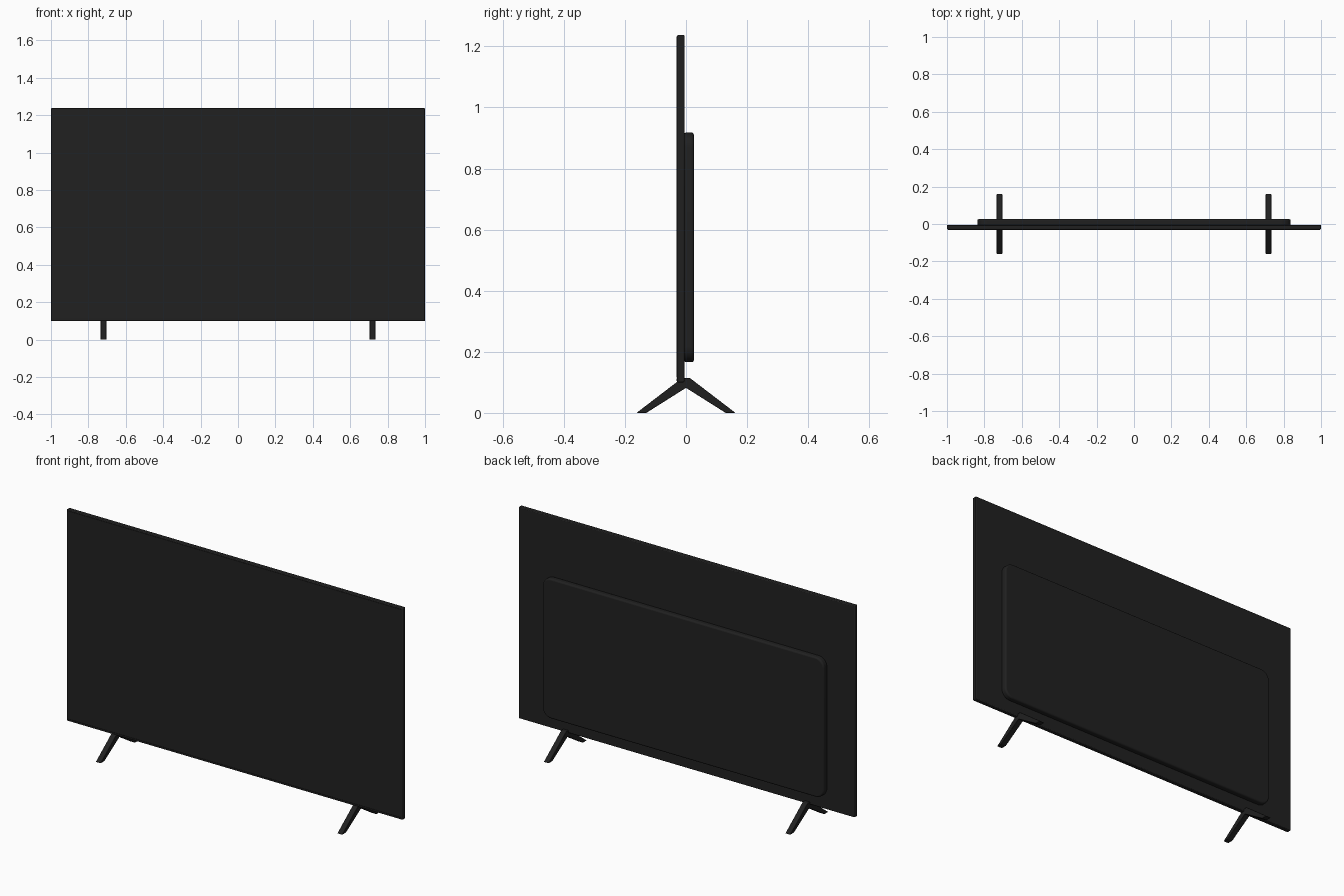
import bpy
import bmesh
from math import sin, cos, pi

old = bpy.data.objects.get("Cube")
if old:
    bpy.data.objects.remove(old, do_unlink=True)


def material(name, rgb, rough):
    m = bpy.data.materials.new(name)
    m.use_nodes = True
    m.diffuse_color = (*rgb, 1)
    node = m.node_tree.nodes["Principled BSDF"]
    node.inputs["Base Color"].default_value = (*rgb, 1)
    node.inputs["Roughness"].default_value = rough
    return m


black = material("black plastic", (0.0145, 0.0145, 0.0145), 0.5)
glass = material("dark screen", (0.0155, 0.0155, 0.0155), 0.4)


def prism(name, points, axis, start, end, mat, bevel=0.0, segments=2):
    """Extrude a 2D outline along x or y, with optional soft edges."""
    def place(p, d):
        return (d, p[0], p[1]) if axis == "x" else (p[0], d, p[1])
    bm = bmesh.new()
    a = [bm.verts.new(place(p, start)) for p in points]
    b = [bm.verts.new(place(p, end)) for p in points]
    bm.faces.new(a)
    bm.faces.new(b[::-1])
    n = len(points)
    for i in range(n):
        j = (i + 1) % n
        bm.faces.new((a[j], a[i], b[i], b[j]))
    bmesh.ops.recalc_face_normals(bm, faces=bm.faces)
    mesh = bpy.data.meshes.new(name)
    bm.to_mesh(mesh)
    bm.free()
    mesh.materials.append(mat)
    obj = bpy.data.objects.new(name, mesh)
    bpy.context.collection.objects.link(obj)
    if bevel:
        mod = obj.modifiers.new("soft edges", "BEVEL")
        mod.width = bevel
        mod.segments = segments
        mod.limit_method = "ANGLE"
    bpy.ops.object.select_all(action="DESELECT")
    obj.select_set(True)
    bpy.context.view_layer.objects.active = obj
    bpy.ops.object.shade_smooth_by_angle()
    return obj


def rounded_rect(half_width, low, high, radius, steps=8):
    """Outline of a rectangle with round corners, centred on x = 0."""
    corners = [(1, high - radius), (-1, high - radius),
               (-1, low + radius), (1, low + radius)]
    points = []
    for q, (side, z) in enumerate(corners):
        for k in range(steps + 1):
            t = (q + k / steps) * pi / 2
            points.append((side * (half_width - radius) + radius * cos(t),
                           z + radius * sin(t)))
    return points


def rect(half_width, low, high):
    return [(-half_width, low), (half_width, low),
            (half_width, high), (-half_width, high)]


# Thin display panel, its screen and the strip under it
prism("display_panel", rect(1, 0.10, 1.238), "y", -0.029, -0.005, black, 0.004)
prism("screen", rect(0.994, 0.116, 1.232), "y", -0.031, -0.028, glass)
prism("bottom_strip", rect(0.994, 0.104, 0.112), "y", -0.031, -0.028, black)

# Raised housing on the back
prism("rear_housing", rounded_rect(0.838, 0.166, 0.918, 0.05),
      "y", -0.007, 0.026, black, 0.008, 3)

# Splayed feet, an upside-down V in profile
half = [(0.013, 0.114), (0.162, 0.0), (0.130, 0.0), (0.0, 0.082)]
foot = half + [(-y, z) for y, z in half[-2::-1]]
for side, x in (("left", 0.719), ("right", -0.719)):
    prism(side + "_foot", foot, "x", x - 0.015, x + 0.015, black, 0.002)
